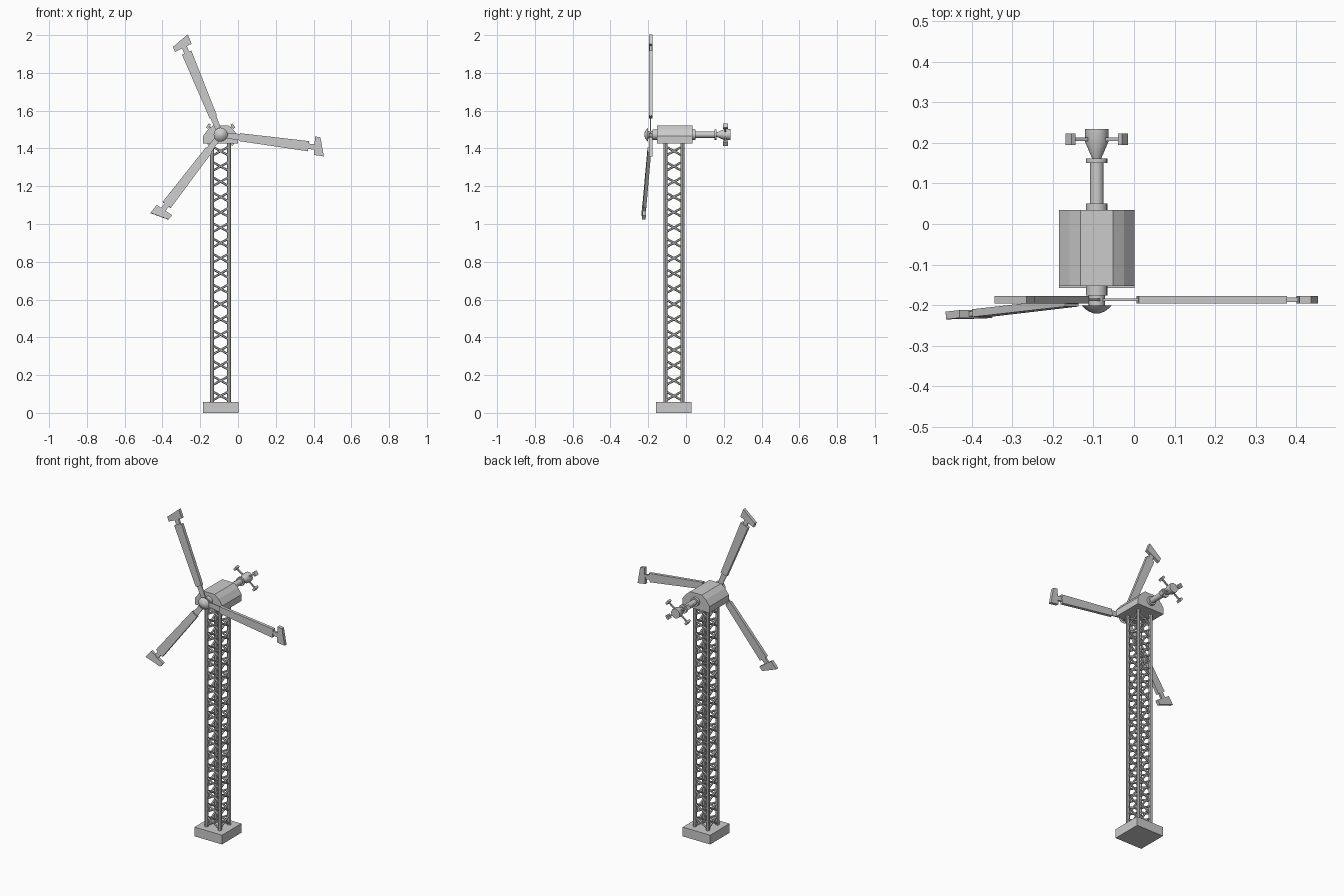
import bpy, bmesh, math
from mathutils import Vector, Matrix

if "Cube" in bpy.data.objects:
    bpy.data.objects.remove(bpy.data.objects["Cube"])

CX, CY = -0.092, -0.064      # tower axis
HZ, HY = 1.473, -0.187       # rotor hub height and blade plane


def make(name, bm, smooth=False):
    bmesh.ops.recalc_face_normals(bm, faces=bm.faces)
    me = bpy.data.meshes.new(name)
    bm.to_mesh(me)
    bm.free()
    ob = bpy.data.objects.new(name, me)
    bpy.context.collection.objects.link(ob)
    if smooth:
        bpy.context.view_layer.objects.active = ob
        ob.select_set(True)
        bpy.ops.object.shade_smooth_by_angle(angle=math.radians(30))
        ob.select_set(False)
    return ob


def box(bm, centre, size, m=Matrix()):
    mat = m @ Matrix.Translation(centre) @ Matrix.Diagonal((*size, 1))
    bmesh.ops.create_cube(bm, size=1, matrix=mat)


def rod(bm, a, b, r, n=8):
    a, b = Vector(a), Vector(b)
    d = b - a
    rot = d.to_track_quat('Z', 'Y').to_matrix().to_4x4()
    bmesh.ops.create_cone(bm, cap_ends=True, segments=n, radius1=r, radius2=r,
                          depth=d.length, matrix=Matrix.Translation((a + b) / 2) @ rot)


def prism(bm, pts, y0, y1, m=Matrix()):
    """Extrude an x-z outline along y."""
    lo = [bm.verts.new(m @ Vector((x, y0, z))) for x, z in pts]
    hi = [bm.verts.new(m @ Vector((x, y1, z))) for x, z in pts]
    bm.faces.new(lo)
    bm.faces.new(hi)
    for i in range(len(pts)):
        j = (i + 1) % len(pts)
        bm.faces.new((lo[i], lo[j], hi[j], hi[i]))


def lathe(name, profile, n=16):
    """Revolve (y, radius) points about the hub axis, capping both ends."""
    bm = bmesh.new()
    rings = [[bm.verts.new((CX + r * math.cos(2 * math.pi * k / n), y,
                            HZ + r * math.sin(2 * math.pi * k / n))) for k in range(n)]
             for y, r in profile]
    for a, b in zip(rings, rings[1:]):
        for k in range(n):
            j = (k + 1) % n
            bm.faces.new((a[k], a[j], b[j], b[k]))
    bm.faces.new(rings[0])
    bm.faces.new(rings[-1])
    return make(name, bm, True)


# Footing
bm = bmesh.new()
box(bm, (CX, CY, 0.0285), (0.187, 0.187, 0.057))
make("base_block", bm)

# Tower legs
S = 0.045
bm = bmesh.new()
for sx in (-S, S):
    for sy in (-S, S):
        rod(bm, (CX + sx, CY + sy, 0.05), (CX + sx, CY + sy, 1.43), 0.011)
make("tower_legs", bm, True)

# Crossed lattice braces on all four faces
bm = bmesh.new()
count, z0, pitch, rise = 17, 0.09, 0.081, 0.025
for i in range(count):
    z = z0 + i * pitch
    for s in (-1, 1):
        for side in (-S, S):
            rod(bm, (CX - S, CY + side, z - s * rise), (CX + S, CY + side, z + s * rise), 0.006, 6)
            rod(bm, (CX + side, CY - S, z - s * rise), (CX + side, CY + S, z + s * rise), 0.006, 6)
make("tower_braces", bm)

# Nacelle housing
half = [(0.093, 1.425), (0.093, 1.465), (0.067, 1.50), (0.04, 1.522)]
outline = [(CX + x, z) for x, z in half] + [(CX - x, z) for x, z in reversed(half)]
bm = bmesh.new()
prism(bm, outline, -0.153, 0.035)
make("nacelle", bm)

# Front shaft with domed nose, rear shaft with flared end
lathe("nose_hub", [(-0.15, 0.027), (-0.177, 0.027), (-0.177, 0.02), (-0.201, 0.02),
                   (-0.201, 0.037), (-0.209, 0.029), (-0.216, 0.019), (-0.221, 0.006)])
lathe("rear_shaft", [(0.03, 0.027), (0.05, 0.027), (0.05, 0.017), (0.151, 0.017),
                     (0.151, 0.027), (0.161, 0.027), (0.161, 0.011), (0.203, 0.029),
                     (0.235, 0.029)])

# Four small paddles around the flared end
bm = bmesh.new()
for a in (35, 145, 215, 325):
    m = Matrix.Translation((CX, 0.209, HZ)) @ Matrix.Rotation(-math.radians(a), 4, 'Y')
    box(bm, (0.05, 0, 0), (0.056, 0.008, 0.008), m)
    box(bm, (0.079, 0, 0), (0.013, 0.028, 0.026), m)
make("rear_paddles", bm)

# Blades: thin root, tapered body, neck and slanted tip; the lowest leans forward
for i, (a, lean) in enumerate(((112.5, 0), (-7.5, 0), (232.5, 4))):
    m = (Matrix.Translation((CX, HY, HZ)) @ Matrix.Rotation(-math.radians(a), 4, 'Y')
         @ Matrix.Rotation(-math.radians(lean), 4, 'Z'))
    bm = bmesh.new()
    prism(bm, [(0, -0.014), (0.105, -0.017), (0.105, 0.017), (0, 0.014)], -0.003, 0.003, m)
    prism(bm, [(0.102, -0.021), (0.47, -0.027), (0.47, 0.027), (0.102, 0.021)], -0.0095, 0.0095, m)
    box(bm, (0.487, 0, 0), (0.045, 0.012, 0.028), m)
    prism(bm, [(0.503, -0.042), (0.557, -0.043), (0.526, 0.055), (0.497, 0.056)], -0.0095, 0.0095, m)
    make(f"blade_{i + 1}", bm)
